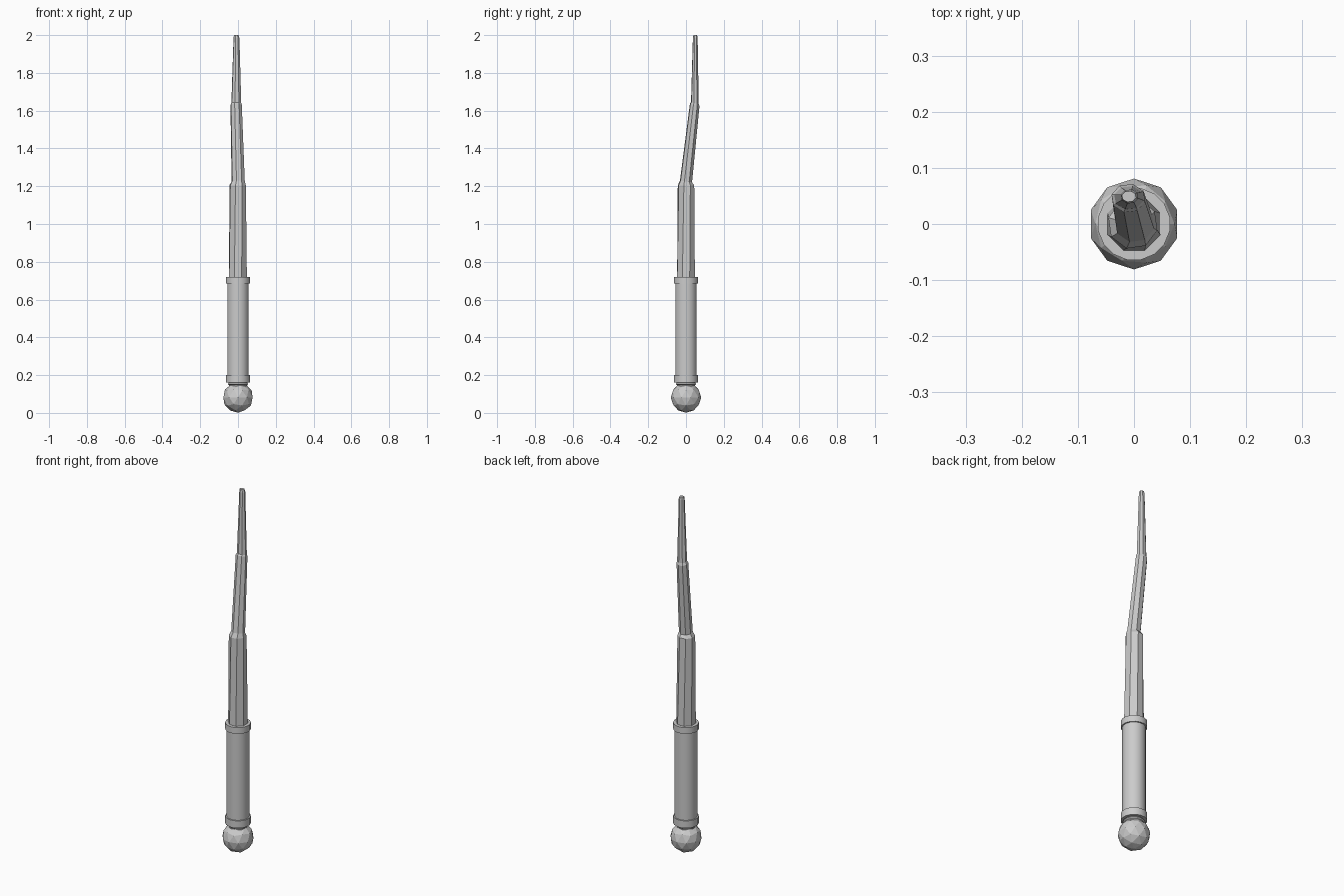
import bpy, bmesh
from math import cos, sin, pi, radians

if "Cube" in bpy.data.objects:
    bpy.data.objects.remove(bpy.data.objects["Cube"])


def loft(name, rings, sides, smooth=False):
    """Skin rings of (x, y, z, rx, ry, twist degrees, tilt in z per y)."""
    bm = bmesh.new()
    loops = []
    for x, y, z, rx, ry, twist, tilt in rings:
        loop = []
        for i in range(sides):
            a = 2 * pi * (i + 0.5) / sides + radians(twist)
            dx, dy = rx * cos(a), ry * sin(a)
            loop.append(bm.verts.new((x + dx, y + dy, z + dy * tilt)))
        loops.append(loop)
    for lo, hi in zip(loops, loops[1:]):
        for i in range(sides):
            j = (i + 1) % sides
            bm.faces.new((lo[i], lo[j], hi[j], hi[i]))
    bm.faces.new(loops[0][::-1])
    bm.faces.new(loops[-1])
    me = bpy.data.meshes.new(name)
    bm.to_mesh(me)
    bm.free()
    ob = bpy.data.objects.new(name, me)
    bpy.context.collection.objects.link(ob)
    if smooth:
        bpy.context.view_layer.objects.active = ob
        bpy.ops.object.select_all(action='DESELECT')
        ob.select_set(True)
        bpy.ops.object.shade_smooth_by_angle(angle=radians(35))
    return ob


def lathe(name, profile, sides=16):
    return loft(name, [(0, 0, z, r, r, 0, 0) for r, z in profile], sides, True)


# Faceted ball pommel
bpy.ops.mesh.primitive_ico_sphere_add(subdivisions=2, radius=0.081, location=(0, 0, 0.082))
bpy.context.object.name = "pommel"

# Grip: neck, cylinder and the two collars
lathe("neck", [(0.048, 0.135), (0.048, 0.147), (0.056, 0.153), (0.045, 0.165)])
lathe("grip", [(0.058, 0.165), (0.058, 0.715)])
for name, z0, z1 in (("lower_collar", 0.16, 0.20), ("upper_collar", 0.685, 0.72)):
    lathe(name, [(0.065, z0), (0.065, z1)])

# Crooked, tapering shaft in three stepped octagonal lengths
loft("shaft", [
    (0, 0, 0.70, 0.051, 0.051, 0, 0),
    (-0.002, 0, 1.205, 0.045, 0.045, 8, 0),
    (0.001, 0, 1.225, 0.036, 0.033, 8, -0.15),
    (-0.010, 0.046, 1.63, 0.031, 0.026, 8, -0.3),
    (-0.009, 0.047, 1.64, 0.027, 0.021, 8, -0.2),
    (-0.008, 0.049, 1.985, 0.016, 0.013, 8, 0),
    (-0.009, 0.049, 2.0, 0.013, 0.010, 8, 0),
], 8)
